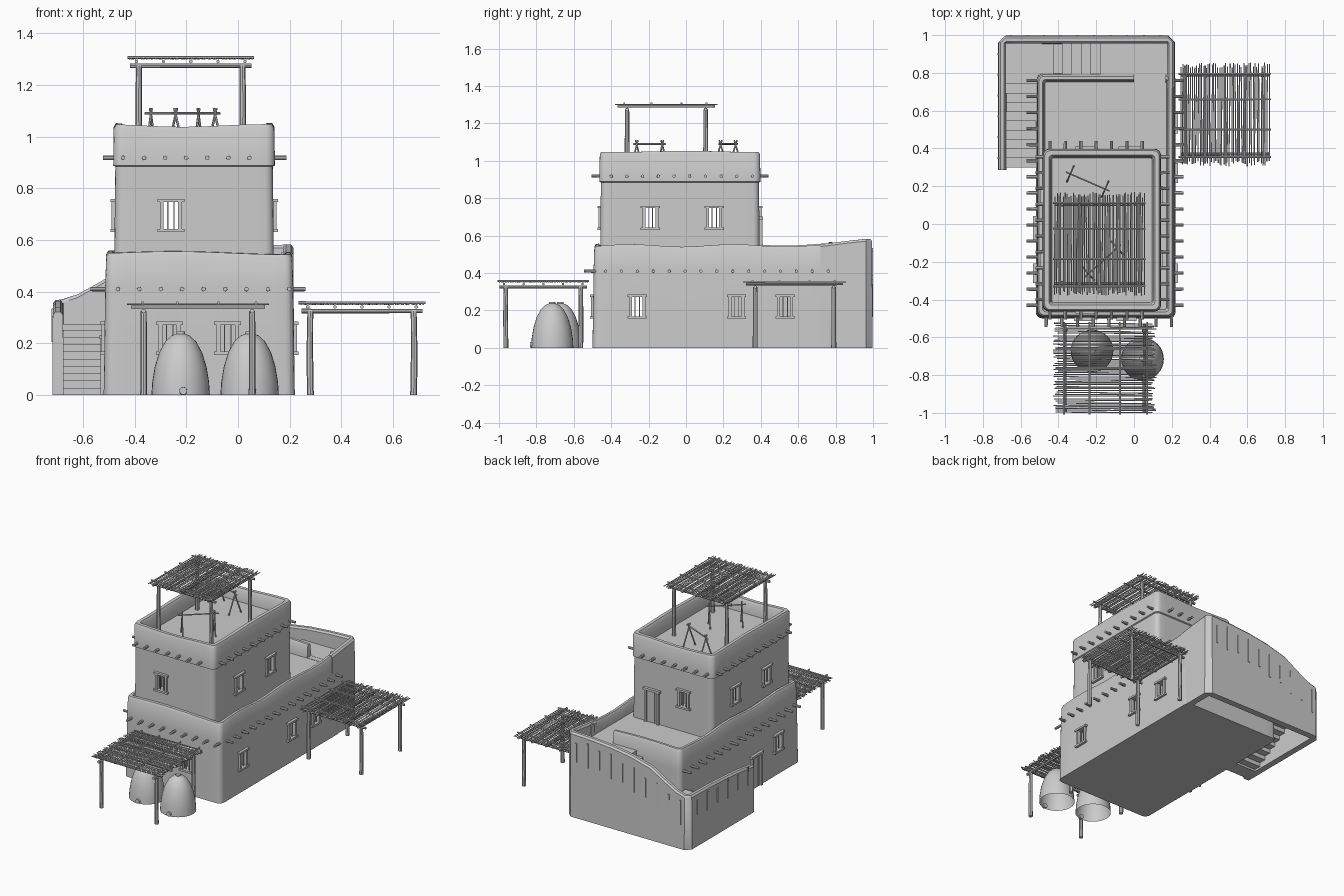
import bpy, bmesh, math, random
from mathutils import Vector, Matrix

random.seed(4)
if "Cube" in bpy.data.objects:
    bpy.data.objects.remove(bpy.data.objects["Cube"])

CLAY = bpy.data.materials.new("grey clay")
CLAY.use_nodes = True
CLAY.diffuse_color = (0.6, 0.6, 0.6, 1)
CLAY.node_tree.nodes["Principled BSDF"].inputs["Base Color"].default_value = CLAY.diffuse_color


def finish(ob):
    ob.data.materials.clear()
    ob.data.materials.append(CLAY)
    ob.data.shade_smooth()
    ob.data.set_sharp_from_angle(angle=0.6)


def make(name, bm, fix=True):
    if fix:
        bmesh.ops.recalc_face_normals(bm, faces=bm.faces)
    me = bpy.data.meshes.new(name)
    bm.to_mesh(me)
    bm.free()
    ob = bpy.data.objects.new(name, me)
    bpy.context.scene.collection.objects.link(ob)
    finish(ob)
    return ob


def box(bm, centre, size, frame=Matrix()):
    m = frame @ Matrix.Translation(centre) @ Matrix.Diagonal((*size, 1))
    bmesh.ops.create_cube(bm, size=1, matrix=m)


def span(bm, x0, x1, y0, y1, z0, z1):
    box(bm, ((x0 + x1) / 2, (y0 + y1) / 2, (z0 + z1) / 2), (x1 - x0, y1 - y0, z1 - z0))


def rod(bm, a, b, r, sides=6):
    a, b = Vector(a), Vector(b)
    d = b - a
    m = Matrix.Translation((a + b) / 2) @ d.to_track_quat('Z', 'Y').to_matrix().to_4x4()
    bmesh.ops.create_cone(bm, cap_ends=True, segments=sides, radius1=r, radius2=r * 0.92,
                          depth=d.length, matrix=m)


def loft(bm, rings, caps=True):
    rows = [[bm.verts.new(p) for p in ring] for ring in rings]
    n = len(rows[0])
    for lo, hi in zip(rows, rows[1:]):
        for i in range(n):
            bm.faces.new((lo[i], lo[(i + 1) % n], hi[(i + 1) % n], hi[i]))
    if caps:
        bm.faces.new(rows[0][::-1])
        bm.faces.new(rows[-1])


def outline(x0, x1, y0, y1, r):
    """Rounded rectangle with evenly divided sides."""
    arcs = []
    for cx, cy, start in ((x1 - r, y1 - r, 0), (x0 + r, y1 - r, 90), (x0 + r, y0 + r, 180), (x1 - r, y0 + r, 270)):
        arcs.append([Vector((cx + r * math.cos(math.radians(start + a)),
                             cy + r * math.sin(math.radians(start + a)))) for a in (0, 22, 45, 68, 90)])
    pts = []
    for k, arc in enumerate(arcs):
        nxt = arcs[(k + 1) % 4][0]
        pts += arc + [arc[-1].lerp(nxt, i / 14) for i in range(1, 14)]
    return pts


def storey(name, bounds, profile, wave):
    """Walls, soft parapet and sunken roof from (inset, height, wave weight) rings."""
    x0, x1, y0, y1 = bounds
    bm = bmesh.new()
    rings = []
    for inset, z, w in profile:
        pts = outline(x0 + inset, x1 - inset, y0 + inset, y1 - inset, max(0.035 - inset * 0.5, 0.01))
        rings.append([(p.x, p.y, z + w * wave(p.x, p.y)) for p in pts])
    loft(bm, rings)
    return make(name, bm)


def carve(ob, cutters):
    for c in cutters:
        c.hide_render = True
        mod = ob.modifiers.new("cut", 'BOOLEAN')
        mod.operation, mod.solver, mod.object = 'DIFFERENCE', 'EXACT', c
    dg = bpy.context.evaluated_depsgraph_get()
    me = bpy.data.meshes.new_from_object(ob.evaluated_get(dg))
    ob.modifiers.clear()
    ob.data = me
    for c in cutters:
        bpy.data.objects.remove(c)
    finish(ob)


# Two storeys
lower = storey("lower_storey", (-0.52, 0.22, -0.5, 0.8),
               [(0, 0, 0), (0.003, 0.2, 0), (0.006, 0.42, 0.3), (0.01, 0.54, 1), (0.018, 0.553, 1),
                (0.035, 0.553, 1), (0.043, 0.54, 1), (0.048, 0.47, 0)],
               lambda x, y: 0.007 * math.cos(11.4 * y + 3.4) + 0.006 * math.cos(7 * x + 1.75))
upper = storey("upper_storey", (-0.485, 0.145, -0.465, 0.4),
               [(0.006, 0.46, 0), (0.008, 0.7, 0), (0.01, 0.884, 0), (0.002, 0.888, 0), (0.004, 1.03, 1),
                (0.012, 1.045, 1), (0.035, 1.045, 1), (0.045, 1.03, 1), (0.05, 0.95, 0)],
               lambda x, y: 0.005 * math.cos(10 * x - 1) + 0.003 * math.cos(9 * y))

# Windows: x, y, z and the turn of the wall they sit in
upper_windows = [(-0.26, -0.457, 0.695, 0), (-0.26, 0.392, 0.695, 180)]
for y in (-0.19, 0.15):
    upper_windows += [(0.137, y, 0.695, 90), (-0.477, y, 0.695, -90)]
lower_windows = [(-0.265, -0.497, 0.22, 0), (-0.04, -0.497, 0.22, 0), (-0.517, -0.26, 0.22, -90)]
lower_windows += [(0.217, y, 0.22, 90) for y in (-0.26, 0.27, 0.53)]


def place(x, y, z, turn):
    return Matrix.Translation((x, y, z)) @ Matrix.Rotation(math.radians(turn), 4, 'Z')


def window_cutter(windows):
    bm = bmesh.new()
    for w in windows:
        box(bm, (0, 0, 0), (0.068, 0.16, 0.11), place(*w))
    return bm


rooms = bmesh.new()
span(rooms, -0.46, 0.16, -0.44, 0.74, 0.03, 0.44)
holes = window_cutter(lower_windows)
span(holes, 0.0, 0.168, 0.72, 0.86, 0.472, 0.7)
carve(lower, [make("room_cutter", rooms), make("hole_cutter", holes)])
rooms = bmesh.new()
span(rooms, -0.425, 0.085, -0.405, 0.34, 0.5, 0.92)
carve(upper, [make("room_cutter", rooms), make("hole_cutter", window_cutter(upper_windows))])

frames = bmesh.new()
for w in upper_windows + lower_windows:
    m = place(*w)
    for s in (-1, 1):
        box(frames, (0, -0.002, s * 0.058), (0.104, 0.03, 0.013), m)
        box(frames, (s * 0.035, 0, 0), (0.015, 0.024, 0.11), m)
        box(frames, (s * 0.012, 0.004, 0), (0.005, 0.006, 0.11), m)
make("window_frames", frames)

# Doors
doors = bmesh.new()
for d in [(-0.517, -0.02, 0.0, -90), (-0.02, 0.392, 0.47, 180)]:
    m = place(*d)
    for k in range(4):
        box(doors, (-0.03 + k * 0.02, 0, 0.11), (0.0185, 0.01, 0.22), m)
    for s in (-1, 1):
        box(doors, (s * 0.047, -0.003, 0.11), (0.014, 0.026, 0.22), m)
    box(doors, (0, -0.004, 0.225), (0.125, 0.03, 0.016), m)
make("doors", doors)

# Roof beam ends poking through the walls
pegs = bmesh.new()
for k in range(15):
    y = -0.43 + k * 0.085
    rod(pegs, (0.19, y, 0.41), (0.262, y, 0.41), 0.009, 8)
    rod(pegs, (-0.49, y, 0.41), (-0.57, y, 0.41), 0.009, 8)
for k in range(9):
    x = -0.465 + k * 0.083
    rod(pegs, (x, -0.47, 0.41), (x, -0.545, 0.41), 0.009, 8)
for k in range(10):
    y = -0.4 + k * 0.084
    rod(pegs, (0.11, y, 0.918), (0.187, y, 0.918), 0.009, 8)
    rod(pegs, (-0.45, y, 0.918), (-0.522, y, 0.918), 0.009, 8)
for k in range(7):
    x = -0.445 + k * 0.0815
    rod(pegs, (x, -0.43, 0.918), (x, -0.505, 0.918), 0.009, 8)
    rod(pegs, (x, 0.36, 0.918), (x, 0.44, 0.918), 0.009, 8)
make("beam_ends", pegs)

# Outer stair wall: x, y and top height along its centre line
path = [(0.195, 0.72, 0.553), (0.195, 0.85, 0.57), (0.195, 0.96, 0.582), (0.18, 0.975, 0.582),
        (0.02, 0.975, 0.575), (-0.14, 0.975, 0.562), (-0.28, 0.975, 0.54), (-0.43, 0.975, 0.5),
        (-0.53, 0.975, 0.44), (-0.62, 0.975, 0.39), (-0.68, 0.975, 0.37), (-0.697, 0.96, 0.367),
        (-0.697, 0.75, 0.362), (-0.697, 0.6, 0.355), (-0.697, 0.42, 0.34), (-0.697, 0.285, 0.322)]
rings = []
for i, (x, y, h) in enumerate(path):
    a, b = path[max(i - 1, 0)], path[min(i + 1, len(path) - 1)]
    t = Vector((b[0] - a[0], b[1] - a[1])).normalized()
    rings.append([(x + t.y * o, y - t.x * o, z) for o, z in
                  ((-0.022, 0), (-0.02, h - 0.012), (-0.01, h), (0.01, h), (0.02, h - 0.012), (0.022, 0))])
bm = bmesh.new()
loft(bm, rings)
make("stair_wall", bm)

# Thin rain streaks down the stair wall
streaks = bmesh.new()
for k in range(10):
    x = 0.14 - k * 0.088
    top = 0.53 - 0.22 * max(0, (0.05 - x) / 0.75) ** 1.5
    box(streaks, (x, 0.996, top - 0.08), (0.011, 0.008, 0.13 + 0.04 * (k % 2)))
for k in range(6):
    box(streaks, (-0.718, 0.9 - k * 0.11, 0.27), (0.008, 0.011, 0.1 + 0.03 * (k % 2)))
make("wall_streaks", streaks)

# Stairs turning the corner up to the roof
stairs = bmesh.new()
for k in range(9):
    z = 0.028 * (k + 1)
    span(stairs, -0.685, -0.51, 0.3 + k * 0.049, 0.352 + k * 0.049, max(z - 0.07, 0), z)
span(stairs, -0.685, -0.43, 0.74, 0.965, 0.2, 0.275)
for k in range(6):
    z = 0.308 + 0.033 * k
    span(stairs, -0.43 + k * 0.05, -0.378 + k * 0.05, 0.79, 0.965, z - 0.08, z)
span(stairs, -0.13, 0.185, 0.79, 0.965, 0.41, 0.473)
make("stairs", stairs)


# Stick-roofed shelters, all the same build
def shelter(name, x, y, z, turn):
    bm = bmesh.new()
    for u in (-0.2, 0.2):
        for v in (-0.21, 0.21):
            rod(bm, (u, v, 0), (u * 1.01, v, 0.18), 0.0135, 8)
            rod(bm, (u * 1.01, v, 0.18), (u, v, 0.325), 0.0125, 8)
    for v in (-0.21, 0.21):
        rod(bm, (-0.235, v, 0.325), (0.235, v, 0.325), 0.009, 8)
    for k in range(5):
        u = -0.21 + k * 0.105
        rod(bm, (u, -0.26, 0.341), (u, 0.26, 0.341), 0.007)
    for k in range(46):
        u = -0.235 + k * 0.47 / 45
        j = [random.uniform(-1, 1) for _ in range(4)]
        rod(bm, (u + 0.004 * j[0], -0.26 + 0.015 * j[1], 0.351), (u + 0.004 * j[2], 0.26 + 0.015 * j[3], 0.351), 0.0032, 5)
    for v in (-0.225, -0.08, 0.08, 0.215):
        rod(bm, (-0.245, v, 0.357), (0.245, v, 0.357), 0.006)
    ob = make(name, bm)
    ob.matrix_world = place(x, y, z, turn)


shelter("roof_shelter", -0.183, -0.105, 0.95, 0)
shelter("side_shelter", 0.48, 0.58, 0, 0)
shelter("front_shelter", -0.155, -0.763, 0, 90)

# Drying racks on the upper roof
racks = bmesh.new()
for a, b in (((-0.36, 0.275), (-0.13, 0.175)), ((-0.26, -0.28), (-0.07, -0.11))):
    a, b = Vector((*a, 1.09)), Vector((*b, 1.09))
    rod(racks, a, b, 0.005)
    d = (b - a).normalized()
    side = Vector((-d.y, d.x, 0))
    for p in (a + d * 0.025, b - d * 0.025):
        for s in (-1, 1):
            rod(racks, p - side * s * 0.045 - Vector((0, 0, 0.14)), p + side * s * 0.008 + Vector((0, 0, 0.02)), 0.005)
make("drying_racks", racks)

# Beehive ovens with a vent and a small mouth
for name, x, y in (("left_oven", 0.045, -0.715), ("right_oven", -0.222, -0.672)):
    bm = bmesh.new()
    shape = [(0.113, 0), (0.11, 0.05), (0.1, 0.11), (0.083, 0.165), (0.06, 0.207), (0.035, 0.23), (0.017, 0.237)]
    loft(bm, [[(x + r * math.cos(a * math.tau / 32), y + r * math.sin(a * math.tau / 32), z)
               for a in range(32)] for r, z in shape], caps=False)
    rod(bm, (x, y, 0.225), (x, y, 0.245), 0.018, 12)
    rod(bm, (x + 0.01, y - 0.1, 0.016), (x + 0.01, y - 0.12, 0.016), 0.016, 12)
    make(name, bm)
